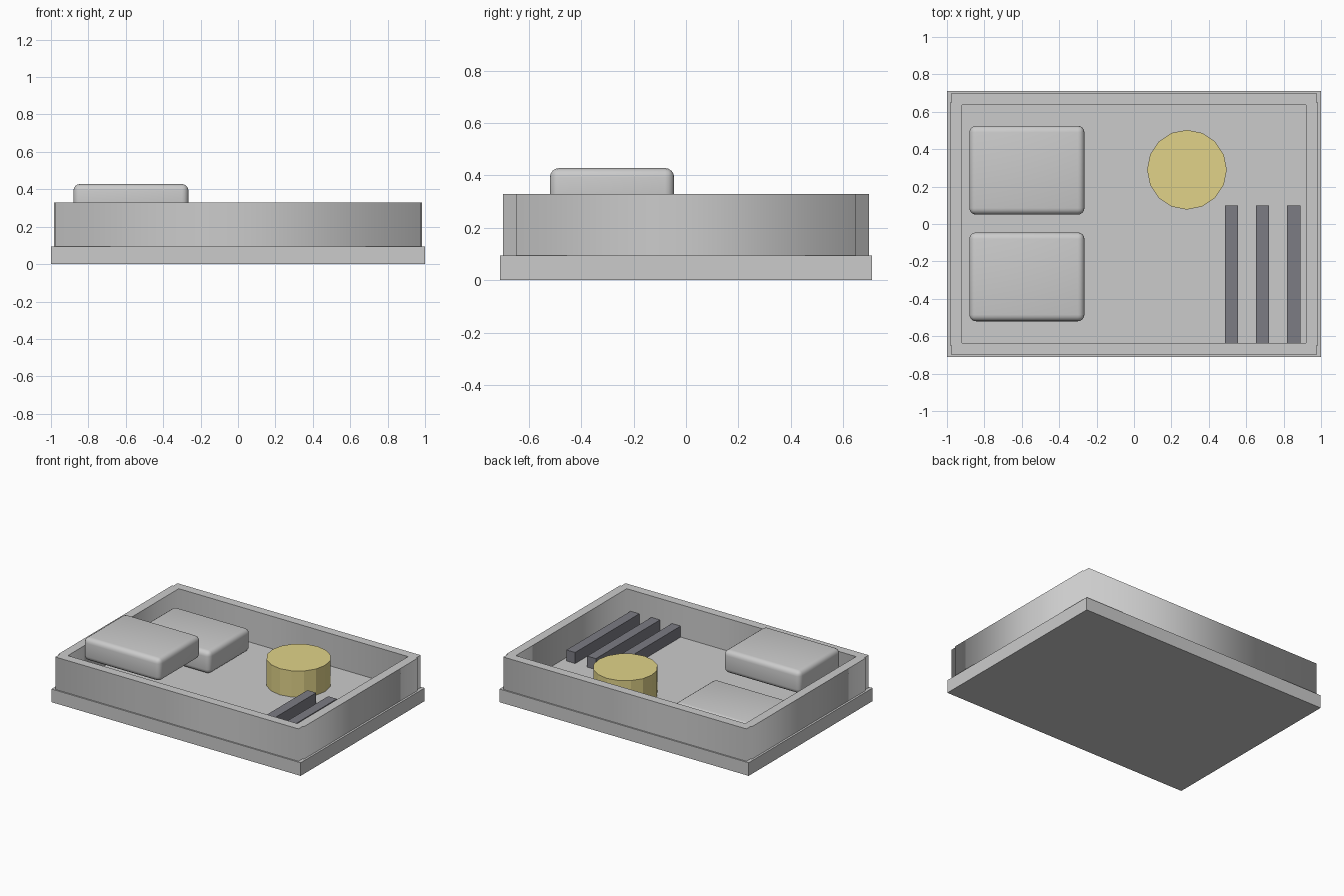
import bpy
from math import radians

if "Cube" in bpy.data.objects:
    bpy.data.objects.remove(bpy.data.objects["Cube"])


def material(name, rgb):
    m = bpy.data.materials.new(name)
    m.diffuse_color = (*rgb, 1)
    m.use_nodes = True
    m.node_tree.nodes["Principled BSDF"].inputs["Base Color"].default_value = m.diffuse_color
    return m


TRAY = material("tray_grey", (0.72, 0.72, 0.75))
DARK = material("dark_grey", (0.2, 0.2, 0.23))
YELLOW = material("dull_yellow", (0.75, 0.65, 0.25))


def box(name, x, y, z, mat=None):
    """Box from (min, max) ranges."""
    bpy.ops.mesh.primitive_cube_add(
        size=1, location=[(a + b) / 2 for a, b in (x, y, z)])
    o = bpy.context.object
    o.name = name
    o.scale = [b - a for a, b in (x, y, z)]
    bpy.ops.object.transform_apply(location=False, rotation=False, scale=True)
    if mat:
        o.data.materials.append(mat)
    return o


FLOOR, RIM = 0.095, 0.33

# Base slab
box("base_slab", (-1, 1), (-0.71, 0.71), (0, FLOOR), TRAY)

# Wall ring: stepped corners outside, plain rectangle inside
corner = [(0.985, 0.65), (0.975, 0.65), (0.975, 0.70)]
outer = (corner + [(-x, y) for x, y in reversed(corner)]
         + [(-x, -y) for x, y in corner]
         + [(x, -y) for x, y in reversed(corner)])
inner = [(0.92, 0.635), (-0.92, 0.635), (-0.92, -0.635), (0.92, -0.635)]
curve = bpy.data.curves.new("walls", 'CURVE')
curve.dimensions = '2D'
curve.fill_mode = 'BOTH'
curve.extrude = (RIM - FLOOR) / 2
for outline in (outer, inner):
    spline = curve.splines.new('POLY')
    spline.points.add(len(outline) - 1)
    for p, (x, y) in zip(spline.points, outline):
        p.co = (x, y, 0, 1)
    spline.use_cyclic_u = True
curve.materials.append(TRAY)
walls = bpy.data.objects.new("walls", curve)
walls.location.z = (RIM + FLOOR) / 2
bpy.context.collection.objects.link(walls)
bpy.ops.object.select_all(action='DESELECT')
walls.select_set(True)
bpy.context.view_layer.objects.active = walls
bpy.ops.object.convert(target='MESH')

# Two rounded blocks, the front one raised
for name, y, z in (("rear_block", (0.05, 0.525), (0.098, 0.263)),
                   ("front_block", (-0.52, -0.045), (0.263, 0.428))):
    block = box(name, (-0.88, -0.265), y, z)
    bevel = block.modifiers.new("rounding", 'BEVEL')
    bevel.width = 0.035
    bevel.segments = 4
    bpy.ops.object.modifier_apply(modifier="rounding")
    bpy.ops.object.shade_smooth_by_angle(angle=radians(35))

# Yellow drum
bpy.ops.mesh.primitive_cylinder_add(
    vertices=16, radius=0.213, depth=0.285 - FLOOR,
    location=(0.283, 0.29, (0.285 + FLOOR) / 2))
drum = bpy.context.object
drum.name = "drum"
drum.data.materials.append(YELLOW)

# Row of dark bars
for i in range(3):
    x = 0.522 + i * 0.166
    box(f"bar_{i + 1}", (x - 0.035, x + 0.035), (-0.635, 0.10),
        (FLOOR, 0.175), DARK)
